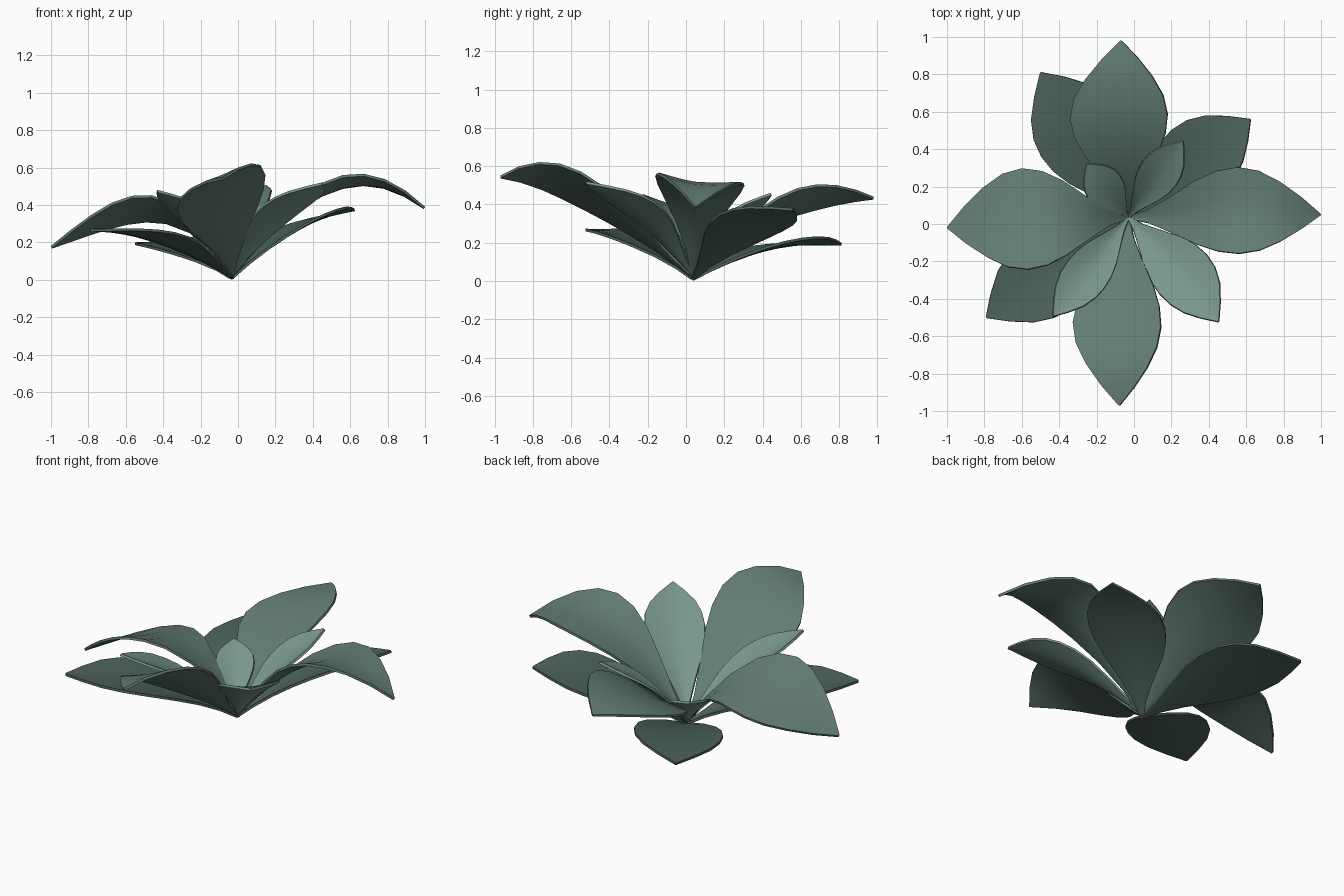
import bpy, bmesh, math
from mathutils import Vector

if "Cube" in bpy.data.objects:
    bpy.data.objects.remove(bpy.data.objects["Cube"])

CENTRE = Vector((-0.03, 0.035))

# half-width profiles (position along leaf, fraction of the full half width)
POINTED = [(0, .03), (.1, .15), (.22, .42), (.35, .74), (.46, .93), (.57, 1),
           (.68, .92), (.79, .69), (.9, .37), (1, .012)]
BLUNT = [(0, .04), (.1, .18), (.22, .46), (.35, .77), (.46, .94), (.57, 1),
         (.68, .95), (.79, .76), (.9, .41), (1, .015)]
ACROSS = 6


def material(name, r, g, b):
    mat = bpy.data.materials.new(name)
    mat.diffuse_color = (r, g, b, 1)
    mat.use_nodes = True
    mat.node_tree.nodes["Principled BSDF"].inputs["Base Color"].default_value = mat.diffuse_color
    return mat


def leaf(name, mat, tip, mid_z, left, right, roll=0.0, cup=0.2, profile=POINTED,
         base_z=0.03, bend=0.0):
    """Arched, cupped leaf running from the plant centre to the tip."""
    axis = Vector(tip[:2]) - CENTRE
    side = Vector((-axis.y, axis.x)).normalized()
    # midrib height: through base, mid_z at 0.58 and tip, with a cubic bend
    m, h1, h2 = 0.58, mid_z - base_z, tip[2] - base_z
    b = (h1 - m * h2) / (m * m - m)
    a = h2 - b
    bm = bmesh.new()
    rows = []
    for t, w in profile:
        z = base_z + a * t + b * t * t + bend * t * (t - m) * (t - 1)
        row = []
        for j in range(ACROSS + 1):
            v = 1 - 2 * j / ACROSS
            half = (left if v > 0 else right) * w
            p = CENTRE + axis * t + side * (v * half)
            lift = half * (roll * v + cup * 1.6 * (1.15 - t) * abs(v) ** 1.5)
            row.append(bm.verts.new((p.x, p.y, z + lift)))
        rows.append(row)
    for r0, r1 in zip(rows, rows[1:]):
        for j in range(ACROSS):
            bm.faces.new((r0[j], r0[j + 1], r1[j + 1], r1[j]))
    bmesh.ops.recalc_face_normals(bm, faces=bm.faces)
    if sum(f.normal.z for f in bm.faces) < 0:
        bmesh.ops.reverse_faces(bm, faces=bm.faces)
    mesh = bpy.data.meshes.new(name)
    bm.to_mesh(mesh)
    bm.free()
    ob = bpy.data.objects.new(name, mesh)
    bpy.context.collection.objects.link(ob)
    mesh.materials.append(mat)
    solid = ob.modifiers.new("thickness", 'SOLIDIFY')
    solid.thickness = 0.014
    solid.offset = -1
    bpy.context.view_layer.objects.active = ob
    ob.select_set(True)
    bpy.ops.object.modifier_apply(modifier=solid.name)
    bpy.ops.object.shade_smooth_by_angle(angle=math.radians(40))
    ob.select_set(False)


dark = material("dark_leaf", .075, .125, .105)
mid = material("mid_leaf", .125, .205, .175)
light = material("light_leaf", .19, .31, .26)

# lower whorl of blunt leaves
leaf("lower_leaf_back_left", dark, (-.50, .81, .20), .185, .23, .25, -.08, .1, BLUNT, .015)
leaf("lower_leaf_back_right", dark, (.62, .56, .38), .295, .22, .20, -.2, .13, BLUNT, .02)
leaf("lower_leaf_front_left", dark, (-.79, -.50, .27), .23, .22, .22, 0, .13, BLUNT, .02)

# large main leaves
leaf("main_leaf_right", mid, (1.0, .05, .39), .505, .26, .20, -.13, .17, bend=-.3)
leaf("main_leaf_left", mid, (-1.0, -.02, .18), .365, .245, .295, .27, .07, bend=.7)
leaf("main_leaf_back", mid, (-.07, .98, .44), .41, .29, .23, -.27, .08)
leaf("main_leaf_front", mid, (-.08, -.97, .55), .475, .20, .27, .42, .1, bend=-.5)

# upper cupped leaves
leaf("upper_leaf_front_right", light, (.45, -.52, .52), .375, .185, .14, 0, .26, BLUNT, .04)
leaf("upper_leaf_front_left", light, (-.43, -.49, .48), .34, .125, .115, 0, .28, BLUNT, .04)
leaf("small_leaf_back_right", light, (.26, .44, .46), .32, .11, .105, 0, .3, BLUNT, .04)
leaf("small_leaf_back_left", light, (-.25, .32, .31), .225, .105, .10, 0, .28, BLUNT, .04)
